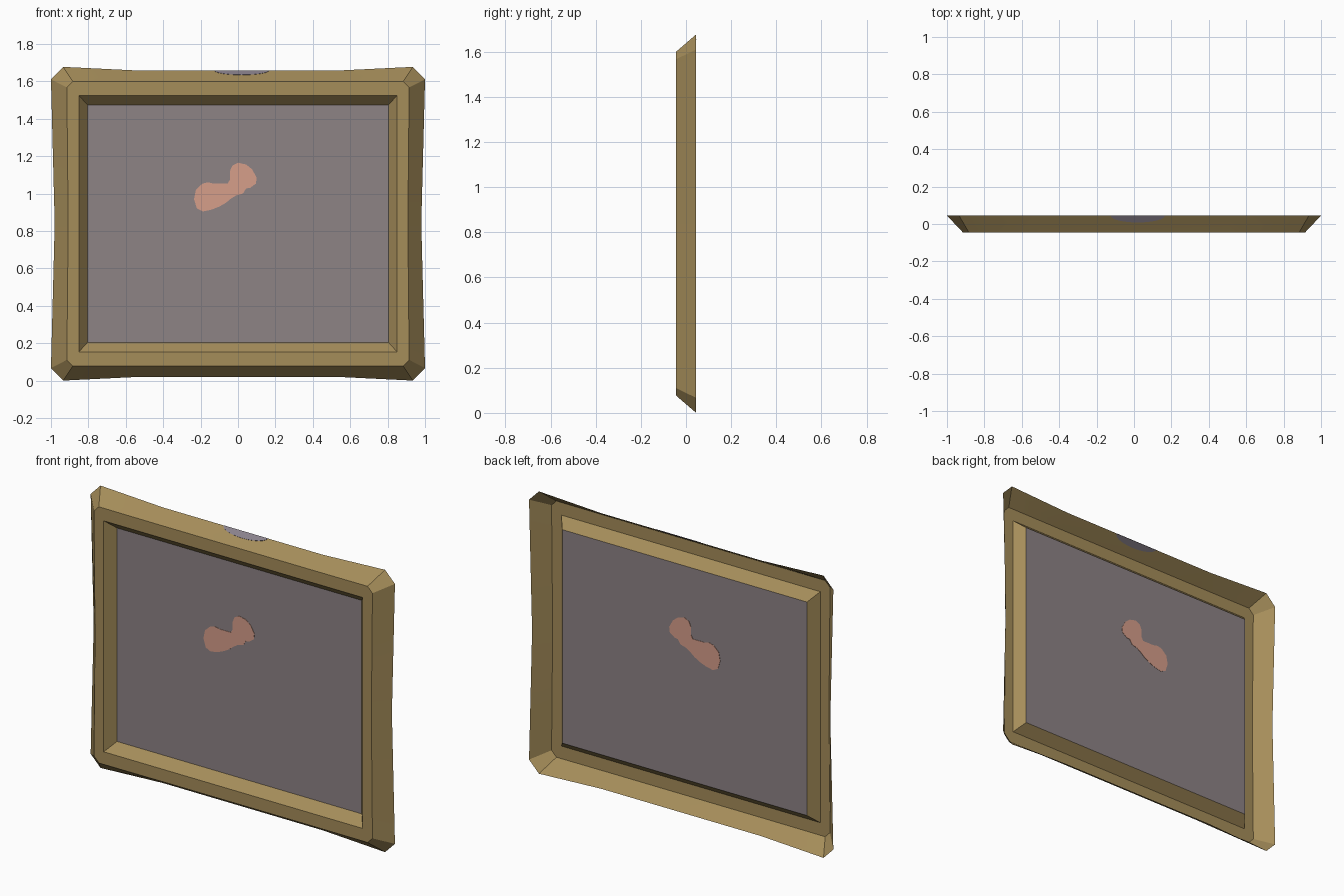
import bpy, bmesh, math
from mathutils import Vector

if "Cube" in bpy.data.objects:
    bpy.data.objects.remove(bpy.data.objects["Cube"])


def material(name, rgb):
    m = bpy.data.materials.new(name)
    m.diffuse_color = (*rgb, 1)
    m.use_nodes = True
    m.node_tree.nodes["Principled BSDF"].inputs["Base Color"].default_value = m.diffuse_color
    return m


GOLD = material("gilt_wood", (0.376, 0.266, 0.102))
GREY = material("grey_canvas", (0.27, 0.227, 0.235))
MAUVE = material("mauve_grey", (0.254, 0.220, 0.262))
CORAL = material("coral_paint", (0.672, 0.342, 0.254))

FRONT, BACK, PANEL_Y = -0.045, 0.045, 0.013
MID = 0.8385          # middle height of the frame


def make(name, verts, faces, mat):
    me = bpy.data.meshes.new(name)
    me.from_pydata(verts, [], faces)
    me.materials.append(mat)
    ob = bpy.data.objects.new(name, me)
    bpy.context.collection.objects.link(ob)
    return ob


def plate(name, pts, normal, mat, t=0.002):
    """Thin plate showing on both sides of a surface."""
    n = len(pts)
    off = Vector(normal).normalized() * t
    verts = [Vector(p) + off for p in pts] + [Vector(p) - off for p in pts]
    faces = [list(range(n)), list(range(2 * n - 1, n - 1, -1))]
    faces += [[i, i + n, (i + 1) % n + n, (i + 1) % n] for i in range(n)]
    ob = make(name, verts, faces, mat)
    bm = bmesh.new()
    bm.from_mesh(ob.data)
    bmesh.ops.recalc_face_normals(bm, faces=bm.faces)
    bm.to_mesh(ob.data)
    bm.free()
    return ob


def ring(quarter, y):
    """Closed loop from the upper right quarter (side middle to top)."""
    q = quarter
    half = q + [(-x, h) for x, h in reversed(q)]
    full = half + [(x, -h) for x, h in [(-x, h) for x, h in q[1:]]]
    full += [(x, -h) for x, h in reversed(q[1:])]
    return [(x, y, MID + h) for x, h in full]


# frame shell: flared outer band with chamfered corners, open at the back
outer = ring([(0.98, 0), (1.0, 0.772), (0.935, 0.8385), (0.525, 0.8185)], BACK)
rim = ring([(0.908, 0), (0.915, 0.728), (0.883, 0.761), (0.5, 0.76)], FRONT)
# inner openings follow the same point count, with both corner points merged
lip = ring([(0.851, 0), (0.851, 0.686), (0.851, 0.686), (0.5, 0.686)], FRONT)
inset = ring([(0.804, 0), (0.804, 0.634), (0.804, 0.634), (0.5, 0.634)], PANEL_Y)

loops = [outer, rim, lip, inset]
n = len(outer)
faces = []
for k in range(3):
    for i in range(n):
        j = (i + 1) % n
        faces.append([k * n + i, k * n + j, (k + 1) * n + j, (k + 1) * n + i])
frame = make("picture_frame", sum(loops, []), faces, GOLD)
bm = bmesh.new()
bm.from_mesh(frame.data)
bmesh.ops.remove_doubles(bm, verts=bm.verts, dist=0.0005)
bmesh.ops.recalc_face_normals(bm, faces=bm.faces)
rim_face = max(bm.faces, key=lambda f: abs(f.normal.y))
if rim_face.normal.y > 0:
    bmesh.ops.reverse_faces(bm, faces=bm.faces)
bm.to_mesh(frame.data)
bm.free()
bpy.context.view_layer.objects.active = frame
frame.select_set(True)
bpy.ops.object.shade_smooth_by_angle(angle=math.radians(30))

# canvas panel
make("canvas_panel",
     [(sx * 0.804, PANEL_Y, MID + sz * 0.634)
      for sx, sz in ((-1, -1), (1, -1), (1, 1), (-1, 1))],
     [[0, 1, 2, 3]], GREY)

# painted blotch, visible on both sides of the canvas
blotch = [(-.235, .97), (-.225, 1.02), (-.19, 1.053), (-.16, 1.06), (-.13, 1.053),
          (-.055, 1.053), (-.043, 1.075), (-.043, 1.12), (-.03, 1.15), (0, 1.165),
          (.043, 1.155), (.075, 1.13), (.1, 1.085), (.096, 1.053), (.065, 1.03),
          (.043, 1.027), (.027, 1.0), (-.01, .99), (-.037, .973), (-.065, .95),
          (-.1, .93), (-.14, .914), (-.187, .904), (-.22, .92)]
plate("painted_blotch", [(x, PANEL_Y, z) for x, z in blotch], (0, 1, 0), CORAL)

# half-oval stain on the sloping top of the frame
slope = (1.657 - 1.5985) / (BACK - FRONT)
stain = []
for i in range(13):
    a = math.pi * i / 12
    d = 0.036 * math.sin(a)
    stain.append((0.02 + 0.145 * math.cos(a), BACK - d, 1.657 - slope * d))
plate("top_stain", stain, (0, -slope, 1), MAUVE, 0.0015)
